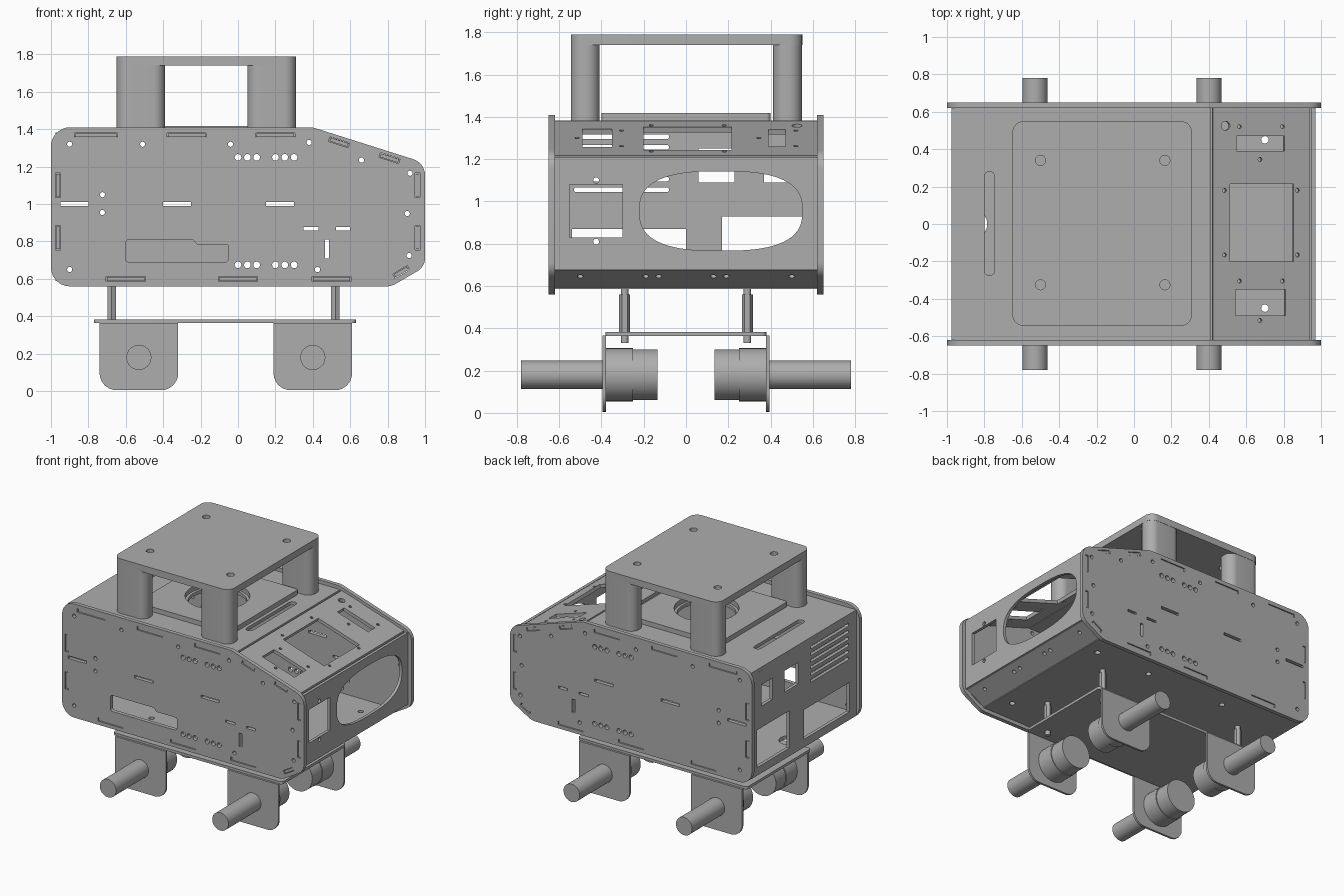
import bpy, bmesh, math
from mathutils import Vector, Matrix

cube = bpy.data.objects.get("Cube")
if cube:
    bpy.data.objects.remove(cube, do_unlink=True)

GREY = (0.42, 0.42, 0.42, 1)
mat = bpy.data.materials.new("plain grey")
mat.use_nodes = True
mat.diffuse_color = GREY
mat.node_tree.nodes["Principled BSDF"].inputs["Base Color"].default_value = GREY
X, Y, Z = Vector((1, 0, 0)), Vector((0, 1, 0)), Vector((0, 0, 1))


def finish(name, mesh):
    obj = bpy.data.objects.new(name, mesh)
    bpy.context.collection.objects.link(obj)
    mesh.materials.clear()
    mesh.materials.append(mat)
    bpy.ops.object.select_all(action='DESELECT')
    obj.select_set(True)
    bpy.context.view_layer.objects.active = obj
    bpy.ops.object.shade_smooth_by_angle(angle=math.radians(35))
    return obj


# 2D shapes
def rounded(points, radii, steps=6):
    out = []
    pts = [Vector(p) for p in points]
    if not isinstance(radii, (list, tuple)):
        radii = [radii] * len(pts)
    for i, p in enumerate(pts):
        a = (pts[i - 1] - p).normalized()
        b = (pts[(i + 1) % len(pts)] - p).normalized()
        if radii[i] == 0:
            out.append(p)
            continue
        half = a.angle(b) / 2
        centre = p + (a + b).normalized() * radii[i] / math.sin(half)
        start = p + a * radii[i] / math.tan(half) - centre
        end = p + b * radii[i] / math.tan(half) - centre
        for k in range(steps + 1):
            t = k / steps
            out.append(centre + (start * (1 - t) + end * t).normalized() * radii[i])
    return out


def rect(u0, v0, u1, v1, r=0):
    return rounded([(u0, v0), (u1, v0), (u1, v1), (u0, v1)], r)


def circle(u, v, r, n=20):
    return [Vector((u + r * math.cos(k * math.tau / n), v + r * math.sin(k * math.tau / n))) for k in range(n)]


def oval(u, v, a, b, power=2.7, n=64):
    out = []
    for k in range(n):
        c, s = math.cos(k * math.tau / n), math.sin(k * math.tau / n)
        out.append(Vector((u + a * math.copysign(abs(c) ** (2 / power), c),
                           v + b * math.copysign(abs(s) ** (2 / power), s))))
    return out


def bar(u, v, length, width, angle):
    turn = Matrix.Rotation(angle, 2)
    return [turn @ (p - Vector((0, 0))) + Vector((u, v))
            for p in rect(-length / 2, -width / 2, length / 2, width / 2)]


# Sheet with holes, centred on its thickness
def plate(name, outline, holes, thick, origin, u, v):
    curve = bpy.data.curves.new(name, 'CURVE')
    curve.dimensions = '2D'
    curve.fill_mode = 'BOTH'
    curve.extrude = thick / 2
    for loop in [outline] + holes:
        spline = curve.splines.new('POLY')
        spline.points.add(len(loop) - 1)
        for pt, co in zip(spline.points, loop):
            pt.co = (co[0], co[1], 0, 1)
        spline.use_cyclic_u = True
    temp = bpy.data.objects.new(name, curve)
    mesh = bpy.data.meshes.new_from_object(temp)
    bpy.data.objects.remove(temp)
    m = Matrix((u, v, u.cross(v))).transposed().to_4x4()
    m.translation = Vector(origin)
    bm = bmesh.new()
    bm.from_mesh(mesh)
    bmesh.ops.remove_doubles(bm, verts=bm.verts, dist=0.0001)
    bmesh.ops.transform(bm, matrix=m, verts=bm.verts)
    bmesh.ops.recalc_face_normals(bm, faces=bm.faces)
    bm.to_mesh(mesh)
    bm.free()
    return finish(name, mesh)


def rod(name, start, end, radius, sides=32):
    a, b = Vector(start), Vector(end)
    bm = bmesh.new()
    bmesh.ops.create_cone(bm, cap_ends=True, segments=sides, radius1=radius, radius2=radius, depth=(b - a).length)
    m = Matrix.Translation((a + b) / 2) @ Z.rotation_difference(b - a).to_matrix().to_4x4()
    bmesh.ops.transform(bm, matrix=m, verts=bm.verts)
    mesh = bpy.data.meshes.new(name)
    bm.to_mesh(mesh)
    bm.free()
    return finish(name, mesh)


# Side plates with screw holes, slots and panel tabs
side = rounded([(-1, .56), (.82, .56), (1, .665), (1, 1.22), (.4, 1.41), (-1, 1.41)], [.1, .1, .08, .09, .12, .1])
screws = [(-.9, 1.32), (-.51, 1.32), (-.04, 1.32), (.38, 1.33), (.66, 1.235), (.92, 1.165), (.905, .95),
          (.915, .725), (.425, .65), (-.9, .65), (-.725, 1.05), (-.725, .955)]
holes = [circle(u, v, .014, 12) for u, v in screws]
holes += [circle(u, v, .018, 12) for u in (0, .05, .1, .2, .25, .3) for v in (1.25, .675)]
holes += [rect(u, .99, u + .15, 1.01) for u in (-.95, -.4, .15)]
holes += [rect(.35, .86, .43, .877), rect(.525, .86, .6, .877), rect(.465, .71, .487, .81)]
SLOPE, LOWER = math.atan2(-.19, .6), math.atan2(.105, .18)
tabs = [(-.76, 1.368, .22, 0), (-.275, 1.368, .2, 0), (.2, 1.368, .2, 0),
        (.54, 1.331, .1, SLOPE), (.81, 1.246, .1, SLOPE), (.873, .637, .08, LOWER),
        (-.6, .6, .2, 0), (0, .6, .2, 0), (.5, .6, .2, 0)]
tabs += [(u, v, .12, math.pi / 2) for u in (-.962, .96) for v in (.82, 1.1)]
holes += [bar(u, v, l + .01, .026, a) for u, v, l, a in tabs]
window = rounded([(-.6, .69), (-.05, .69), (-.05, .785), (-.22, .785), (-.24, .81), (-.6, .81)],
                 [.015, .02, .015, 0, .01, .015])
for name, s, extra in (("right_side_plate", -1, [window]), ("left_side_plate", 1, [])):
    plate(name, side, holes + extra, .03, (0, s * .635, 0), X, Z)
    for u, v, l, a in tabs:
        plate("panel_tab", bar(u, v, l, .02, a), [], .026, (0, s * .631, 0), X, Z)

# Top deck with grip slots and round opening
plate("top_panel", rect(-.975, -.62, .41, .62),
      [rect(-.8, -.275, -.745, .28, .026), rect(.245, -.275, .3, .28, .026), circle(-.17, 0, .2, 40)],
      .025, (0, 0, 1.37), X, Y)
plate("raised_deck_plate", rect(-.56, -.4, .22, .4, .02), [circle(-.17, 0, .22, 40)], .036, (0, 0, 1.4), X, Y)

# Sloping control panel
down = Vector((math.cos(SLOPE), 0, math.sin(SLOPE)))
k = 1 / math.cos(SLOPE)
slope_holes = [rect(.1 * k, -.2, .44 * k, .215), rect(.135 * k, .39, .39 * k, .47), rect(.13 * k, -.49, .395 * k, -.35),
               circle(.08, .525, .024)]
slope_holes += [circle(u * k, v, .011, 10) for u, v in
                [(.07, -.165), (.07, .18), (.46, -.165), (.46, .18), (.15, .52), (.38, .52), (.26, .345),
                 (.15, -.305), (.38, -.305), (.26, -.515)]]
plate("sloping_panel", rect(.01, -.62, .525 * k, .62), slope_holes, .025, (.41, 0, 1.371), down, Y)

# Nose panel with oval opening
plate("nose_panel", rect(-.62, .675, .62, 1.21),
      [oval(.165, .955, .385, .188), rect(-.55, .83, -.3, 1.08), circle(-.425, 1.1, .014), circle(-.425, .81, .014)],
      .022, (.96, 0, 0), Y, Z)
up = Vector((math.cos(LOWER), 0, math.sin(LOWER)))
plate("lower_nose_panel", rect(-.62, 0, .62, .185),
      [circle(v, .11, .014, 12) for v in (-.5, -.19, -.13, .13, .19, .5)], .025, (.8, 0, .601), Y, up)

# Rear panel with vents and ports
rear = [rect(-.53, z, -.08, z + .022, .01) for z in (1.045, 1.095, 1.145, 1.195, 1.245, 1.295)]
rear += [rect(.37, 1.09, .5, 1.25), rect(.06, 1.09, .23, 1.25), rect(.17, .65, .55, .93), rect(-.54, .65, 0, .87)]
plate("rear_panel", rect(-.62, .59, .62, 1.357), rear, .025, (-.962, 0, 0), Y, Z)

# Floor
plate("floor_panel", rect(-.95, -.62, .81, .62),
      [circle(-.86, 0, .075, 32)] + [circle(u, v, .02, 12) for u in (-.4, .25, .7) for v in (-.45, .45)],
      .027, (0, 0, .6), X, Y)

# Raised table on four legs
plate("table_top", rect(-.65, -.545, .31, .55, .06),
      [circle(u, v, .027) for u in (-.5, .165) for v in (-.325, .34)], .05, (0, 0, 1.765), X, Y)
for u in (-.65, .05):
    for v in (-.545, .412):
        plate("table_leg", rect(u, v, u + .26, v + .136, .06), [], .36, (0, 0, 1.56), X, Y)

# Drive base, standoffs, motor brackets and motors
plate("drive_base", rect(-.77, -.38, .63, .38, .02), [], .02, (0, 0, .373), X, Y)
for s in (-1, 1):
    for x in (-.675, .52):
        rod("standoff", (x, s * .29, .38), (x, s * .29, .56), .026, 6)
        rod("standoff_screw", (x, s * .29, .33), (x, s * .29, .6), .018, 16)
    for x in (-.53, .4):
        plate("motor_bracket", rounded([(x - .21, .005), (x + .21, .005), (x + .21, .365), (x - .21, .365)],
                                       [.09, .09, 0, 0]), [], .016, (0, s * .387, 0), X, Z)
        rod("wheel_shaft", (x, s * .36, .18), (x, s * .78, .18), .067)
        rod("gearbox", (x, s * .38, .18), (x, s * .25, .18), .126)
        rod("motor", (x, s * .26, .18), (x, s * .135, .18), .12)
